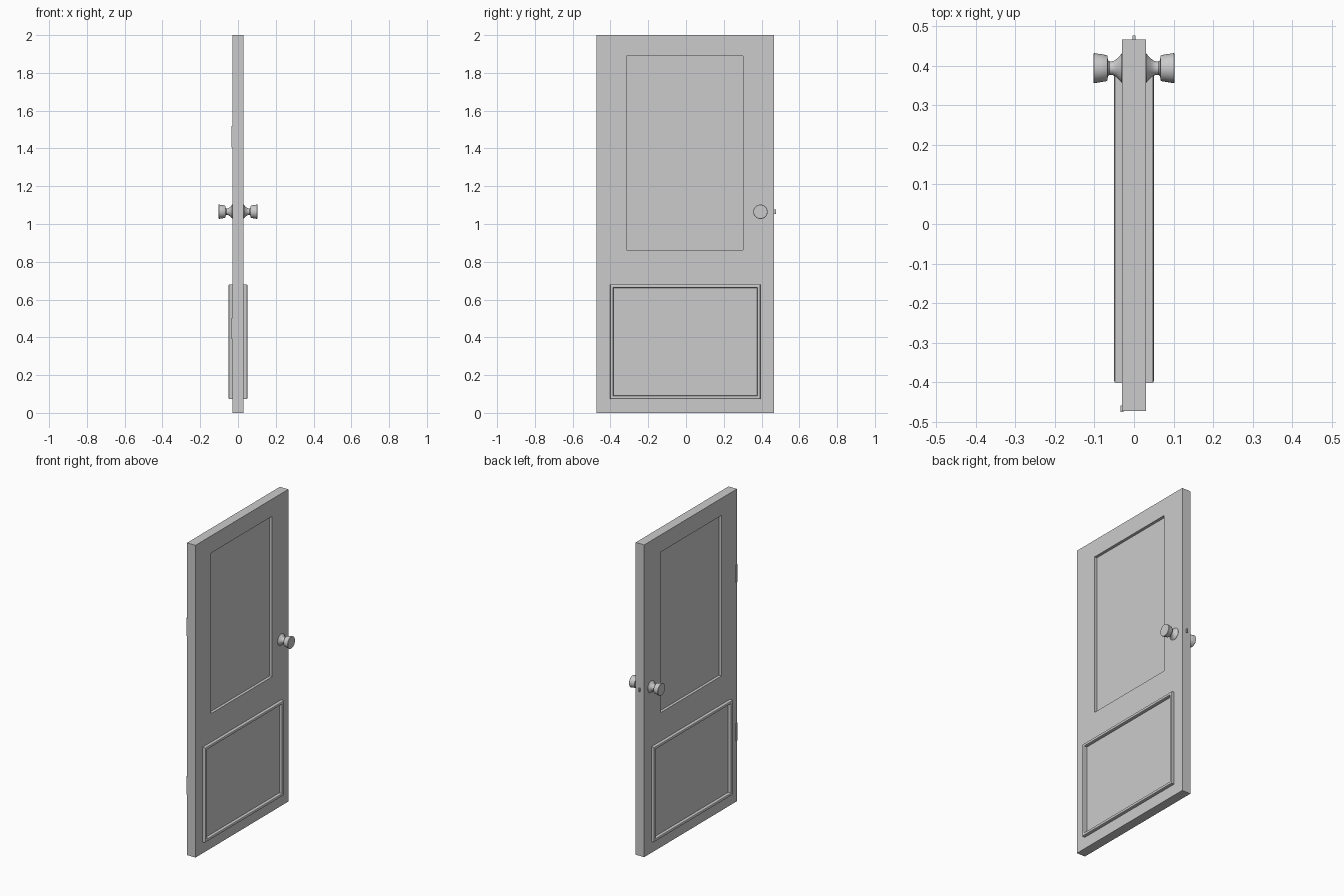
import bpy, bmesh
from math import cos, sin, pi

if "Cube" in bpy.data.objects:
    bpy.data.objects.remove(bpy.data.objects["Cube"])


def finish(name, bm, smooth=False):
    bmesh.ops.recalc_face_normals(bm, faces=bm.faces)
    me = bpy.data.meshes.new(name)
    bm.to_mesh(me)
    bm.free()
    ob = bpy.data.objects.new(name, me)
    bpy.context.collection.objects.link(ob)
    if smooth:
        bpy.ops.object.select_all(action='DESELECT')
        ob.select_set(True)
        bpy.context.view_layer.objects.active = ob
        bpy.ops.object.shade_smooth_by_angle(angle=0.6)
    return ob


def loft(name, loops, closed=False, smooth=False):
    """Skin a list of point loops; cap both ends unless closed."""
    bm = bmesh.new()
    rings = [[bm.verts.new(p) for p in loop] for loop in loops]
    pairs = list(zip(rings, rings[1:]))
    if closed:
        pairs.append((rings[-1], rings[0]))
    else:
        bm.faces.new(rings[0])
        bm.faces.new(rings[-1])
    for a, b in pairs:
        n = len(a)
        for i in range(n):
            j = (i + 1) % n
            bm.faces.new((a[i], a[j], b[j], b[i]))
    return finish(name, bm, smooth)


def rect(x, y0, y1, z0, z1, inset=0.0):
    y0, y1, z0, z1 = y0 + inset, y1 - inset, z0 + inset, z1 - inset
    return [(x, y0, z0), (x, y1, z0), (x, y1, z1), (x, y0, z1)]


def box(name, x0, x1, y0, y1, z0, z1):
    return loft(name, [rect(x0, y0, y1, z0, z1), rect(x1, y0, y1, z0, z1)])


# Door slab with the upper panel recessed on both faces
T = 0.03
slab = (-0.473, 0.466, 0.0, 2.0)
pane = (-0.316, 0.303, 0.862, 1.89)
loft("door_slab", [rect(-0.012, *pane), rect(-T, *pane), rect(-T, *slab),
                   rect(T, *slab), rect(T, *pane), rect(0.012, *pane)])

# Raised lower moulding and round knob on each face
mould = (-0.402, 0.394, 0.073, 0.68)
mould_profile = [(0.028, 0), (0.045, 0), (0.0485, 0.0015), (0.05, 0.005),
                 (0.05, 0.013), (0.0485, 0.0165), (0.045, 0.018), (0.028, 0.018)]
knob_profile = [(0.028, 0.037), (0.031, 0.037), (0.036, 0.031), (0.042, 0.025),
                (0.048, 0.020), (0.055, 0.017), (0.062, 0.017), (0.066, 0.020),
                (0.067, 0.031), (0.070, 0.033), (0.085, 0.0355),
                (0.101, 0.038), (0.1025, 0.0365)]
N = 32
for side, label in ((1, "right"), (-1, "left")):
    loft("lower_moulding_" + label,
         [rect(side * x, *mould, inset=i) for x, i in mould_profile], closed=True)
    loft("knob_" + label,
         [[(side * x, 0.394 + r * cos(2 * pi * k / N), 1.065 + r * sin(2 * pi * k / N))
           for k in range(N)] for x, r in knob_profile], smooth=True)

# Latch bolt on the lock edge
box("latch", -0.004, 0.004, 0.455, 0.477, 1.054, 1.076)

# Hinges on the opposite edge
for z, label in ((0.39, "lower"), (1.405, "upper")):
    box("hinge_" + label, -0.034, -0.027, -0.475, -0.459, z, z + 0.113)
